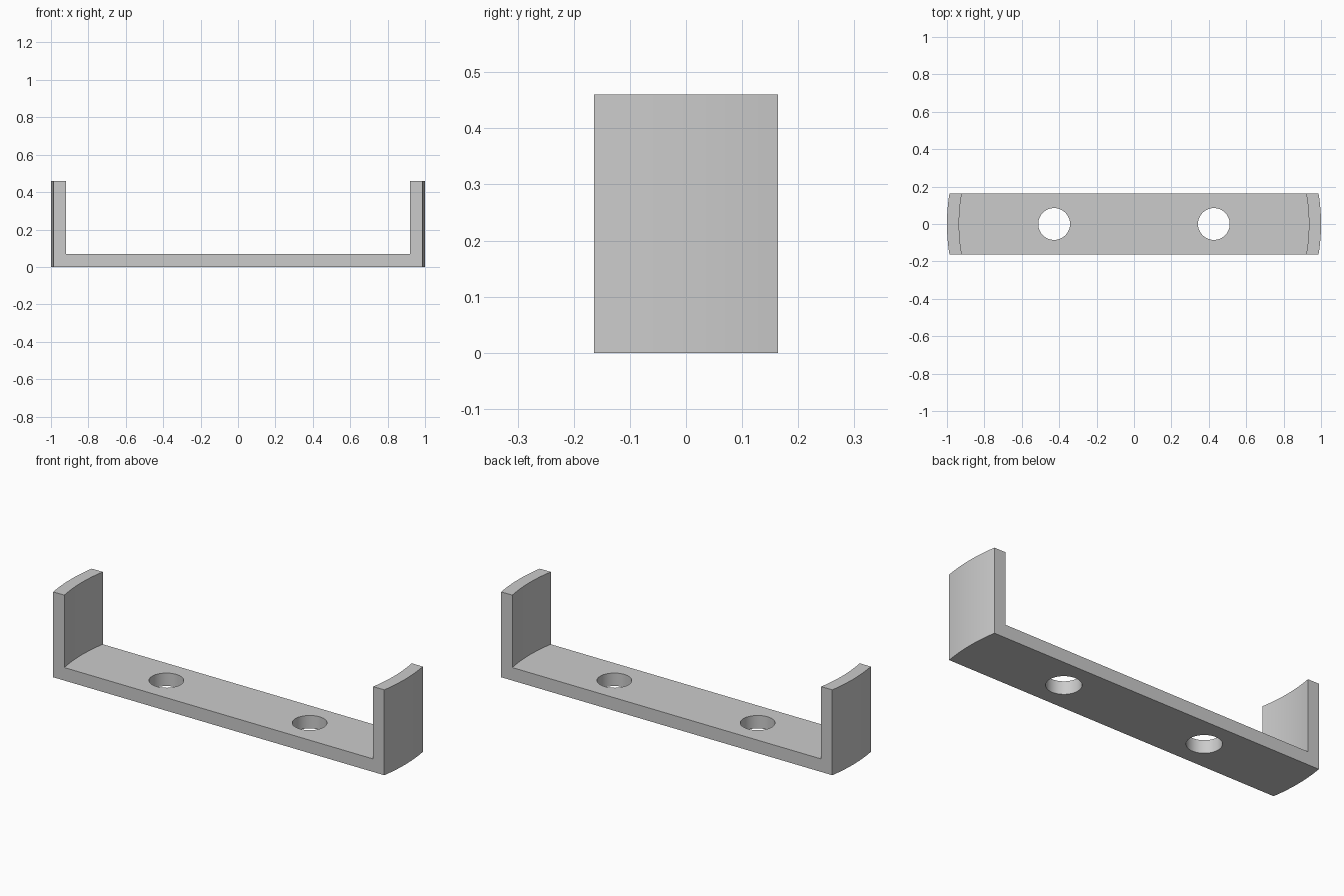
import bpy
import bmesh
import math

if "Cube" in bpy.data.objects:
    bpy.data.objects.remove(bpy.data.objects["Cube"], do_unlink=True)

HALF_DEPTH = 0.164
HEIGHT = 0.46
FLOOR = 0.07
OUTER_RADIUS = 1.0
INNER_RADIUS = 0.935
HOLE_X = 0.427
HOLE_RADIUS = 0.085

grey = bpy.data.materials.new("plain grey")
grey.use_nodes = True
colour = (0.6, 0.6, 0.6, 1)
grey.diffuse_color = colour
grey.node_tree.nodes["Principled BSDF"].inputs["Base Color"].default_value = colour


def prism(name, outline, z0, z1):
    """Extrude a counter-clockwise outline from z0 up to z1."""
    bm = bmesh.new()
    base = bm.faces.new([bm.verts.new((x, y, z0)) for x, y in outline])
    top = bmesh.ops.extrude_face_region(bm, geom=[base])["geom"]
    verts = [v for v in top if isinstance(v, bmesh.types.BMVert)]
    bmesh.ops.translate(bm, vec=(0, 0, z1 - z0), verts=verts)
    bmesh.ops.recalc_face_normals(bm, faces=bm.faces)
    mesh = bpy.data.meshes.new(name)
    bm.to_mesh(mesh)
    bm.free()
    mesh.materials.append(grey)
    obj = bpy.data.objects.new(name, mesh)
    bpy.context.collection.objects.link(obj)
    return obj


def strip(radius, half_depth, steps=12):
    """Strip across a disc: straight long sides and arc ends."""
    half = math.asin(half_depth / radius)
    angles = [-half + 2 * half * i / steps for i in range(steps + 1)]
    right = [(radius * math.cos(a), radius * math.sin(a)) for a in angles]
    return right + [(-x, -y) for x, y in right]


def circle(cx, radius, sides=48):
    turns = [2 * math.pi * i / sides for i in range(sides)]
    return [(cx + radius * math.cos(a), radius * math.sin(a)) for a in turns]


# Solid block with curved ends
bracket = prism("bracket", strip(OUTER_RADIUS, HALF_DEPTH), 0, HEIGHT)

# Channel between the end walls, and the two bolt holes
cutters = [prism("channel_cutter", strip(INNER_RADIUS, HALF_DEPTH + 0.05, 16), FLOOR, HEIGHT + 0.1)]
for side, sign in (("left", 1), ("right", -1)):
    cutters.append(prism(side + "_hole_cutter", circle(sign * HOLE_X, HOLE_RADIUS), -0.1, FLOOR + 0.1))

bpy.ops.object.select_all(action="DESELECT")
bpy.context.view_layer.objects.active = bracket
bracket.select_set(True)
for cutter in cutters:
    cut = bracket.modifiers.new(cutter.name, "BOOLEAN")
    cut.operation = "DIFFERENCE"
    cut.solver = "EXACT"
    cut.object = cutter
    bpy.ops.object.modifier_apply(modifier=cut.name)
    bpy.data.objects.remove(cutter, do_unlink=True)

bpy.ops.object.shade_smooth_by_angle(angle=math.radians(30))
